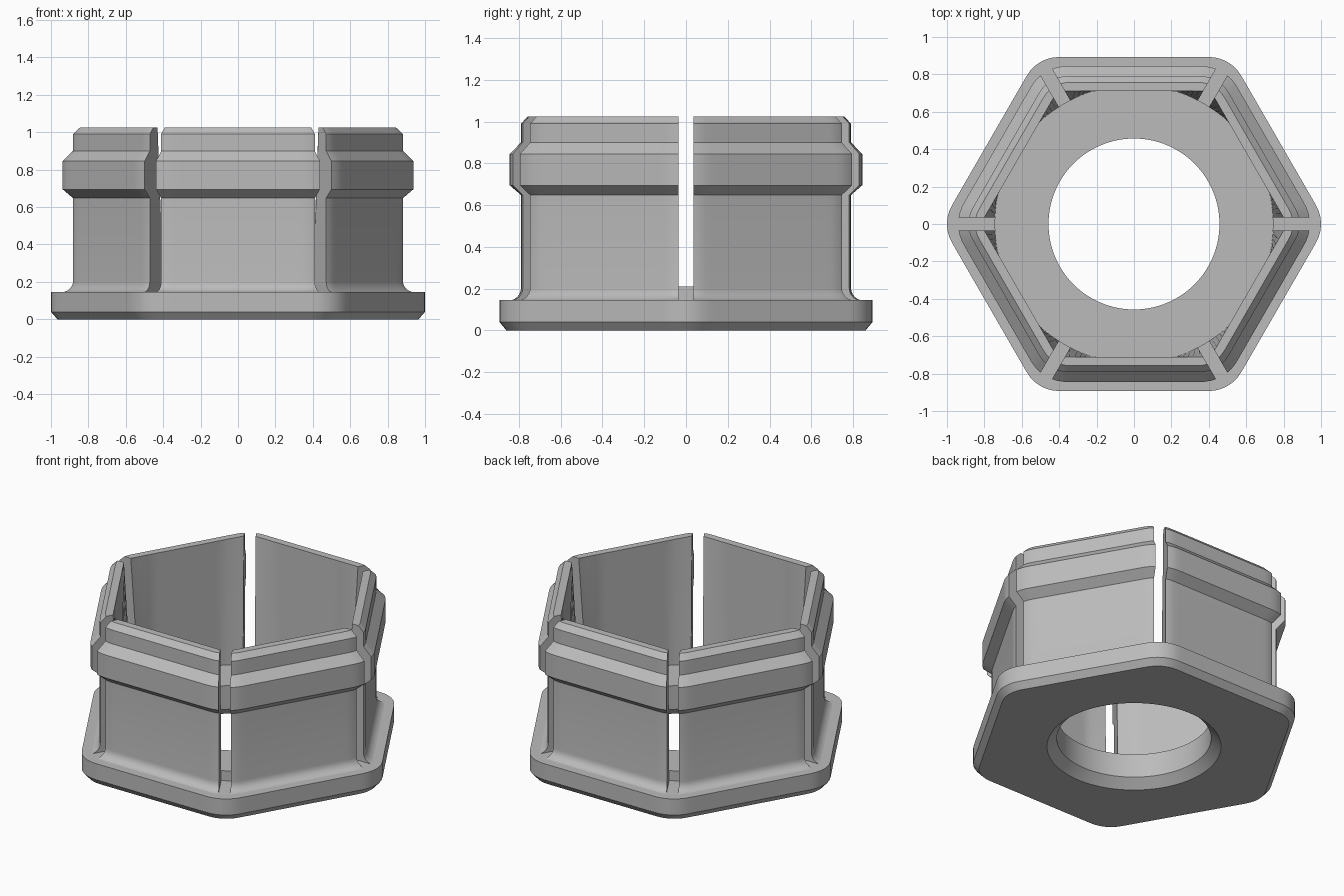
import bpy, bmesh
from math import cos, sin, tan, sqrt, radians, pi

cube = bpy.data.objects.get("Cube")
if cube:
    bpy.data.objects.remove(cube, do_unlink=True)

grey = bpy.data.materials.new("plain_grey")
grey.use_nodes = True
grey.diffuse_color = (0.5, 0.5, 0.5, 1)
grey.node_tree.nodes["Principled BSDF"].inputs["Base Color"].default_value = (0.5, 0.5, 0.5, 1)

STEPS = 180
SIXTH = radians(60)


def hexagon(apothem, corner):
    """Radius by angle of a hexagon with rounded corners on the x axis."""
    def radius(angle):
        t = abs(angle % SIXTH - SIXTH / 2)
        if corner == 0 or tan(t) * apothem <= (apothem - corner) * tan(SIXTH / 2):
            return apothem / cos(t)
        d = (apothem - corner) / cos(SIXTH / 2)
        u = SIXTH / 2 - t
        return d * cos(u) + sqrt(corner ** 2 - (d * sin(u)) ** 2)
    return radius


def circle(r):
    return lambda angle: r


def loft(name, sections):
    """Closed ring of (radius function, height) sections."""
    bm = bmesh.new()
    rings = []
    for radius, z in sections:
        angles = [2 * pi * i / STEPS for i in range(STEPS)]
        rings.append([bm.verts.new((radius(a) * cos(a), radius(a) * sin(a), z)) for a in angles])
    for k, ring in enumerate(rings):
        above = rings[(k + 1) % len(rings)]
        for i in range(STEPS):
            j = (i + 1) % STEPS
            bm.faces.new((ring[i], ring[j], above[j], above[i]))
    bmesh.ops.recalc_face_normals(bm, faces=bm.faces[:])
    mesh = bpy.data.meshes.new(name)
    bm.to_mesh(mesh)
    bm.free()
    obj = bpy.data.objects.new(name, mesh)
    mesh.materials.append(grey)
    bpy.context.collection.objects.link(obj)
    return obj


def activate(obj):
    bpy.ops.object.select_all(action='DESELECT')
    obj.select_set(True)
    bpy.context.view_layer.objects.active = obj


# Flange with raised floor pad and chamfered round hole
base = loft("flange_base", [
    (circle(0.515), 0), (hexagon(0.86, 0.18), 0),
    (hexagon(0.893, 0.2), 0.04), (hexagon(0.893, 0.2), 0.145),
    (circle(0.745), 0.145), (circle(0.745), 0.21),
    (circle(0.457), 0.21), (circle(0.457), 0.055)])

# Hexagonal wall: root fillet, snap ridge, chamfered rim, tapered inner corners
inner = hexagon(0.71, 0)
fillet = [(hexagon(0.85 - 0.06 * sin(a), 0.17), 0.203 - 0.06 * cos(a))
          for a in (i * pi / 12 for i in range(7))]
outer = [(0.79, 0.17, 0.648), (0.844, 0.22, 0.695), (0.844, 0.22, 0.845),
         (0.79, 0.17, 0.9), (0.79, 0.17, 0.99), (0.757, 0.16, 1.025)]
foot = lambda a: min(inner(a), 0.744)
walls = loft("snap_walls", [(foot, 0.135), (hexagon(0.85, 0.17), 0.135)] + fillet
             + [(hexagon(a, r), z) for a, r, z in outer]
             + [(inner, 1.025), (foot, 0.21)])

# Slots through the six corners
for k in range(3):
    bpy.ops.mesh.primitive_cube_add(size=1, location=(0, 0, 0.745), rotation=(0, 0, k * SIXTH))
    cutter = bpy.context.object
    cutter.name = "slot_cutter"
    cutter.scale = (2.4, 0.07, 1.2)
    cutter.hide_render = True
    activate(walls)
    cut = walls.modifiers.new("slot", 'BOOLEAN')
    cut.operation = 'DIFFERENCE'
    cut.solver = 'EXACT'
    cut.object = cutter
    bpy.ops.object.modifier_apply(modifier=cut.name)
    bpy.data.objects.remove(cutter, do_unlink=True)

for obj in (base, walls):
    activate(obj)
    bpy.ops.object.shade_smooth_by_angle(angle=radians(22))
